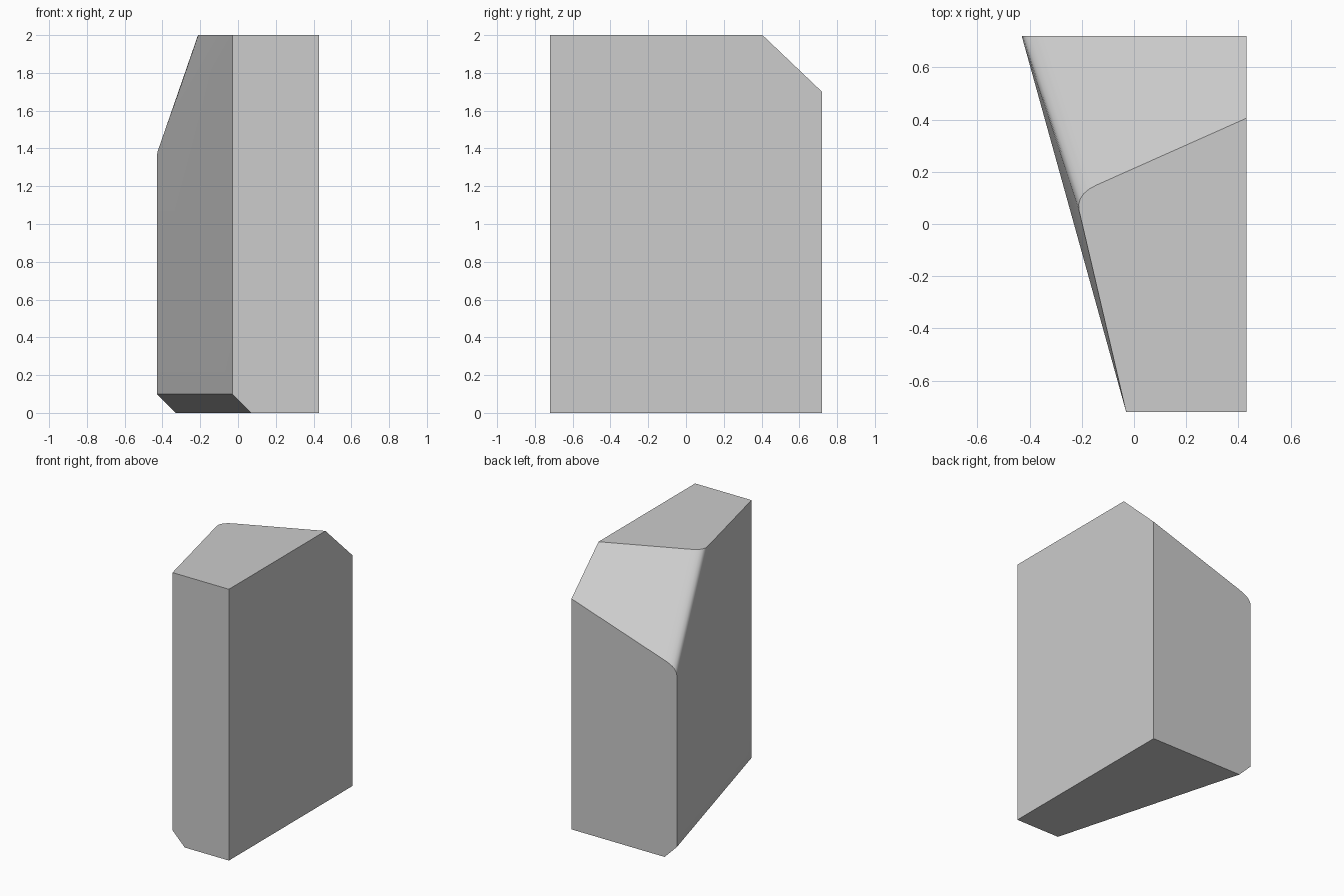
import bpy, bmesh
from mathutils import Vector

if "Cube" in bpy.data.objects:
    bpy.data.objects.remove(bpy.data.objects["Cube"])

STEPS = 5  # facets in the rounded corner


def rounded(start, corner, end):
    """Quadratic curve easing round a corner."""
    a, b, c = Vector(start), Vector(corner), Vector(end)
    pts = []
    for i in range(STEPS + 1):
        t = i / STEPS
        pts.append(a * (1 - t) ** 2 + b * 2 * t * (1 - t) + c * t * t)
    return pts


bm = bmesh.new()


def vert(*co):
    return bm.verts.new(co)


# Front and back outlines of the tapering block, with the lower left chamfer
front_top_r, front_top_l = vert(0.43, -0.72, 2), vert(-0.03, -0.72, 2)
front_side, front_base = vert(-0.03, -0.72, 0.1), vert(0.07, -0.72, 0)
front_base_r = vert(0.43, -0.72, 0)
back_side, back_base = vert(-0.43, 0.72, 0.1), vert(-0.33, 0.72, 0)
back_base_r = vert(0.43, 0.72, 0)

# Upper and lower edges of the sloping cut, each ending in a rounded corner
upper = [vert(0.43, 0.405, 2)] + [
    vert(*p) for p in rounded((-0.144, 0.149, 2), (-0.224, 0.113, 2), (-0.21, 0.05, 2))]
lower = [vert(0.43, 0.72, 1.7)] + [
    vert(*p) for p in rounded((-0.33, 0.72, 1.45), (-0.43, 0.72, 1.42), (-0.43, 0.72, 1.36))]

faces = [
    [front_top_r, front_top_l, front_side, front_base, front_base_r],   # front
    lower + [back_side, back_base, back_base_r],                        # back
    upper + [front_top_l, front_top_r],                                 # top
    [front_base, back_base, back_base_r, front_base_r],                 # bottom
    [front_side, back_side, back_base, front_base],                     # chamfer
    [front_base_r, back_base_r, lower[0], upper[0], front_top_r],       # right
    [front_side, front_top_l, lower[-1], back_side],                    # left
    [front_top_l, upper[-1], lower[-1]],                                # left, upper lean
]
# Sloping cut and its rounded end
for i in range(len(upper) - 1):
    faces.append([upper[i], lower[i], lower[i + 1], upper[i + 1]])
for f in faces:
    bm.faces.new(f)
bmesh.ops.recalc_face_normals(bm, faces=bm.faces[:])

mesh = bpy.data.meshes.new("cut_block")
bm.to_mesh(mesh)
bm.free()
block = bpy.data.objects.new("cut_block", mesh)
bpy.context.collection.objects.link(block)

grey = bpy.data.materials.new("light_grey")
grey.diffuse_color = (0.604, 0.604, 0.604, 1)
grey.use_nodes = True
grey.node_tree.nodes["Principled BSDF"].inputs["Base Color"].default_value = grey.diffuse_color
mesh.materials.append(grey)

# Smooth the rounded corner, keep the main edges crisp
bpy.context.view_layer.objects.active = block
block.select_set(True)
bpy.ops.object.shade_smooth_by_angle(angle=0.5)
